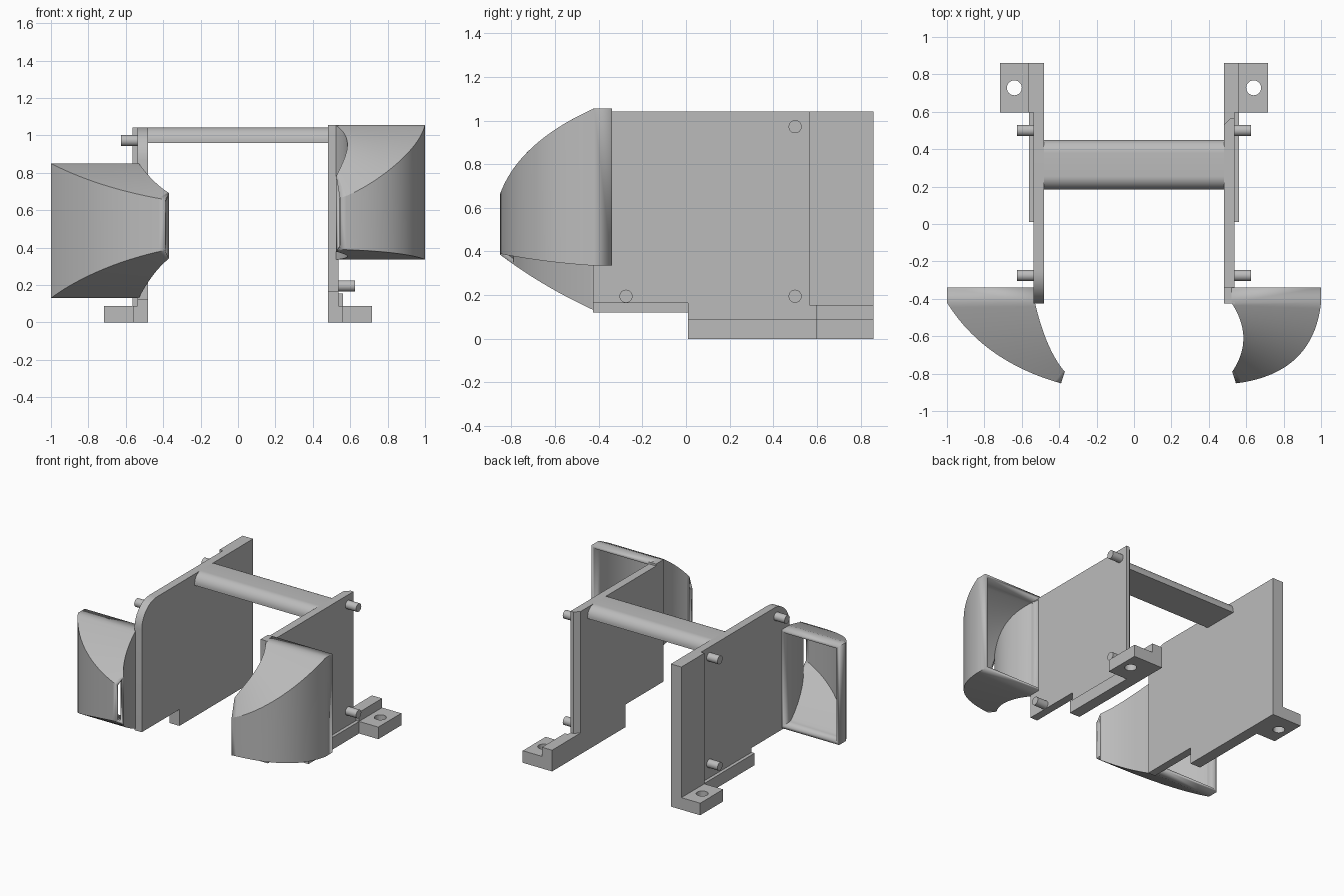
import bpy, bmesh, math
from mathutils import Vector

cube = bpy.data.objects.get("Cube")
if cube:
    bpy.data.objects.remove(cube, do_unlink=True)

grey = bpy.data.materials.new("plain grey")
grey.use_nodes = True
GREY = (0.5, 0.5, 0.5, 1)
grey.diffuse_color = GREY
grey.node_tree.nodes["Principled BSDF"].inputs["Base Color"].default_value = GREY


def finish(name, bm, smooth=False):
    bmesh.ops.recalc_face_normals(bm, faces=bm.faces)
    mesh = bpy.data.meshes.new(name)
    bm.to_mesh(mesh)
    bm.free()
    mesh.materials.append(grey)
    ob = bpy.data.objects.new(name, mesh)
    bpy.context.collection.objects.link(ob)
    if smooth:
        bpy.ops.object.select_all(action='DESELECT')
        ob.select_set(True)
        bpy.context.view_layer.objects.active = ob
        bpy.ops.object.shade_smooth_by_angle(angle=math.radians(30))
    return ob


def prism(name, points, axis, a, b, smooth=False):
    """Extrude a 2D outline from a to b along axis x (points y, z) or z (points x, y)."""
    bm = bmesh.new()
    place = (lambda p: (a, p[0], p[1])) if axis == 'x' else (lambda p: (p[0], p[1], a))
    face = bm.faces.new([bm.verts.new(place(p)) for p in points])
    new = bmesh.ops.extrude_face_region(bm, geom=[face])["geom"]
    move = Vector((b - a, 0, 0)) if axis == 'x' else Vector((0, 0, b - a))
    bmesh.ops.translate(bm, vec=move, verts=[v for v in new if isinstance(v, bmesh.types.BMVert)])
    return finish(name, bm, smooth)


def box(name, x, y, z):
    return prism(name, [(x[0], y[0]), (x[1], y[0]), (x[1], y[1]), (x[0], y[1])], 'z', *z)


def arc(cy, cz, r, start, end, n=12):
    angles = [math.radians(start + (end - start) * i / n) for i in range(n + 1)]
    return [(cy + r * math.cos(t), cz + r * math.sin(t)) for t in angles]


def bezier(c, t):
    return tuple(c[0][i] * (1 - t) ** 2 + 2 * c[1][i] * t * (1 - t) + c[2][i] * t * t for i in (0, 1))


def height_at(c, y):
    """Height of a (y, z) curve at a given y, found by bisection."""
    lo, hi = 0.0, 1.0
    for _ in range(30):
        mid = (lo + hi) / 2
        lo, hi = (mid, hi) if bezier(c, mid)[0] > y else (lo, mid)
    return bezier(c, lo)[1]


def cup(name, side, outer, inner, top, bottom, steps=24):
    """Tapering open duct: plan curves give the walls, side curves the roof and floor."""
    bm = bmesh.new()
    stations = [((outer[0][0], -0.34), (inner[0][0], -0.34))]
    stations += [(bezier(outer, i / steps), bezier(inner, i / steps)) for i in range(steps + 1)]
    rings = []
    for o, n in stations:
        corners = [(o, top), (n, top), (n, bottom), (o, bottom)]
        rings.append([bm.verts.new((side * p[0], p[1], height_at(c, p[1]))) for p, c in corners])
    for r, s in zip(rings, rings[1:]):
        for k in range(4):
            j = (k + 1) % 4
            bm.faces.new((r[k], r[j], s[j], s[k]))
    ob = finish(name, bm, True)
    # the tube is open, so make sure its normals point outwards
    outward = max(ob.data.polygons, key=lambda f: f.center.z)
    if outward.normal.z < 0:
        ob.data.flip_normals()
    shell = ob.modifiers.new("shell", 'SOLIDIFY')
    shell.thickness = 0.02
    shell.offset = -1
    shell.use_even_offset = True


# side plates: the right-hand one is cut back behind, the other is full depth
prism("plate_pos_x", [(-.425, .165), (.01, .165), (.01, 0), (.86, 0), (.86, .155),
                      (.53, .155), (.53, 1.042), (-.425, 1.042)], 'x', .48, .538)
prism("plate_back_edge", [(.48, .53), (.538, .53), (.538, .565), (.515, .565)], 'z', .155, 1.042)
prism("plate_neg_x", [(-.425, .12), (.01, .12), (.01, 0), (.86, 0), (.86, 1.042)]
      + arc(-.25, .867, .175, 90, 180), 'x', -.48, -.538, True)

# back reinforcements above the feet
box("back_post", (-.565, -.48), (.595, .86), (0, 1.042))
box("back_ridge", (.48, .562), (.595, .86), (0, .155))

# feet, ledges and pins on both sides
pins = {1: [(-.275, .195), (.5, .195), (.5, .972)],
        -1: [(-.275, .972), (.5, .195), (.5, .972)]}
for side, word in ((1, "pos_x"), (-1, "neg_x")):
    box("ledge_" + word, (side * .48, side * .562), (.01, .6), (0, .088))
    foot = box("foot_" + word, (side * .48, side * .717), (.595, .86), (0, .088))
    hole = prism("hole_cutter_" + word, arc(side * .64, .728, .04, 0, 345, 23), 'z', -.1, .2)
    hole.hide_render = True
    hole.hide_set(True)
    hole.display_type = 'WIRE'
    cut = foot.modifiers.new("screw hole", 'BOOLEAN')
    cut.object = hole
    cut.solver = 'EXACT'
    for i, (y, z) in enumerate(pins[side]):
        prism(f"pin_{word}_{i}", arc(y, z, .03, 0, 345, 23), 'x', side * .53, side * .625, True)

# crossbar with a flat underside and rounded upper edges
prism("crossbar", [(.185, .96), (.45, .96)] + arc(.38, .972, .07, 0, 90)
      + arc(.255, .972, .07, 90, 180), 'x', -.485, .485, True)

# curved hollow cups at the front
cup("cup_pos_x", 1,
    outer=[(1, -.42), (.96, -.8), (.545, -.852)],
    inner=[(.52, -.42), (.647, -.61), (.525, -.79)],
    top=[(-.42, 1.056), (-.77, .9), (-.855, .655)],
    bottom=[(-.42, .335), (-.65, .35), (-.855, .39)])
box("cup_rim_pos_x", (.48, .54), (-.425, -.34), (1.03, 1.056))
cup("cup_neg_x", -1,
    outer=[(1, -.42), (.805, -.735), (.39, -.852)],
    inner=[(.53, -.42), (.47, -.675), (.37, -.79)],
    top=[(-.42, .85), (-.66, .772), (-.855, .655)],
    bottom=[(-.42, .13), (-.66, .24), (-.855, .388)])
